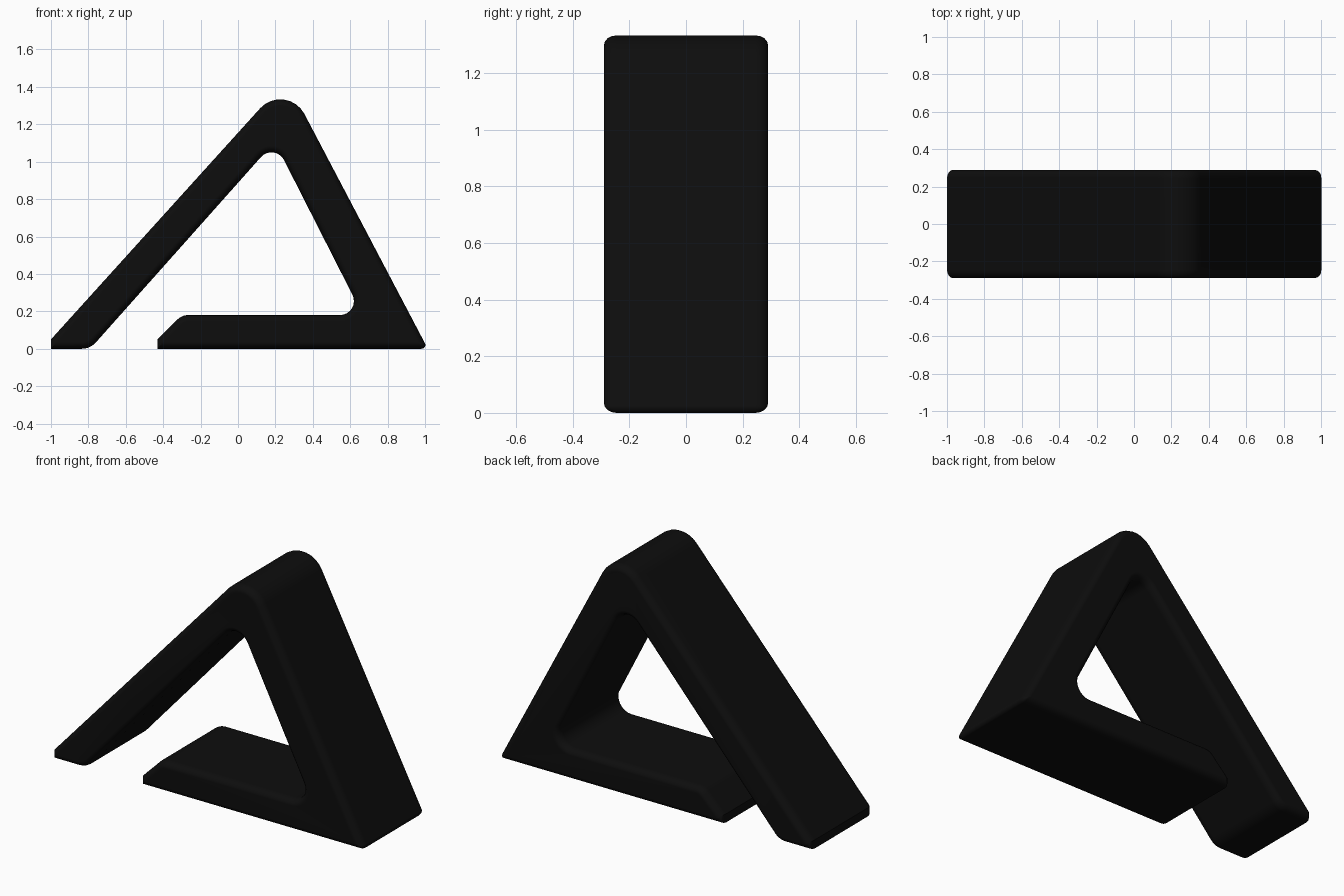
import bpy
import bmesh
from math import sin, cos, pi, tan, radians
from mathutils import Vector

cube = bpy.data.objects.get("Cube")
if cube:
    bpy.data.objects.remove(cube, do_unlink=True)

# Near-black finish
black = bpy.data.materials.new("matte black")
black.use_nodes = True
colour = (0.004, 0.004, 0.004, 1)
black.diffuse_color = colour
bsdf = black.node_tree.nodes["Principled BSDF"]
bsdf.inputs["Base Color"].default_value = colour
bsdf.inputs["Roughness"].default_value = 0.6

# Bent strip profile, counterclockwise in x-z: x, z, corner radius
CORNERS = [
    (-0.43, 0, 0), (1.015, 0, 0.02), (0.258, 1.44, 0.145),
    (-1, 0.05, 0), (-1, 0, 0), (-0.79, 0, 0.1),
    (0.196, 1.107, 0.075), (0.667, 0.18, 0.075),
    (-0.3, 0.18, 0.08), (-0.43, 0.05, 0),
]
HALF_WIDTH = 0.29
EDGE_INSET, EDGE_DEPTH = 0.035, 0.045
ARC_STEPS, EDGE_STEPS = 8, 4


def outline(inset):
    """Profile moved inwards by inset, with its corners rounded."""
    points = []
    for i, (x, z, radius) in enumerate(CORNERS):
        corner = Vector((x, z))
        before = Vector(CORNERS[i - 1][:2])
        after = Vector(CORNERS[(i + 1) % len(CORNERS)][:2])
        d1, d2 = (corner - before).normalized(), (after - corner).normalized()
        n1, n2 = Vector((-d1.y, d1.x)), Vector((-d2.y, d2.x))
        miter = (n1 + n2) / (1 + n1.dot(n2))
        corner = corner + miter * inset
        if not radius:
            points.append(corner)
            continue
        turn = 1 if d1.cross(d2) > 0 else -1
        radius = max(radius - turn * inset, 0.003)
        centre = corner + miter * radius * turn
        sweep = d1.angle(d2)
        for step in range(ARC_STEPS + 1):
            a = sweep * step / ARC_STEPS
            points.append(centre + radius * (d1 * sin(a) - n1 * turn * cos(a)))
    return points


# Rings across the width, with rounded long edges at both sides
side = []
for step in range(EDGE_STEPS + 1):
    a = pi / 2 * step / EDGE_STEPS
    side.append((EDGE_INSET * (1 - sin(a)),
                 HALF_WIDTH - EDGE_DEPTH * (1 - cos(a))))
rings = [(inset, -y) for inset, y in side]
rings += [(inset, y) for inset, y in reversed(side)]

bm = bmesh.new()
loops = [[bm.verts.new((p.x, y, p.y)) for p in outline(inset)]
         for inset, y in rings]
for a, b in zip(loops, loops[1:]):
    for i in range(len(a)):
        bm.faces.new((a[i - 1], a[i], b[i], b[i - 1]))
bm.faces.new(loops[0])
bm.faces.new(reversed(loops[-1]))
bmesh.ops.recalc_face_normals(bm, faces=bm.faces)

mesh = bpy.data.meshes.new("triangular_stand")
bm.to_mesh(mesh)
bm.free()
mesh.materials.append(black)
stand = bpy.data.objects.new("triangular_stand", mesh)
bpy.context.collection.objects.link(stand)

# Smooth rounded edges with clean flat faces
bpy.ops.object.select_all(action="DESELECT")
stand.select_set(True)
bpy.context.view_layer.objects.active = stand
bpy.ops.object.shade_smooth_by_angle(angle=radians(35))
normals = stand.modifiers.new("flat_face_normals", "WEIGHTED_NORMAL")
normals.keep_sharp = True
